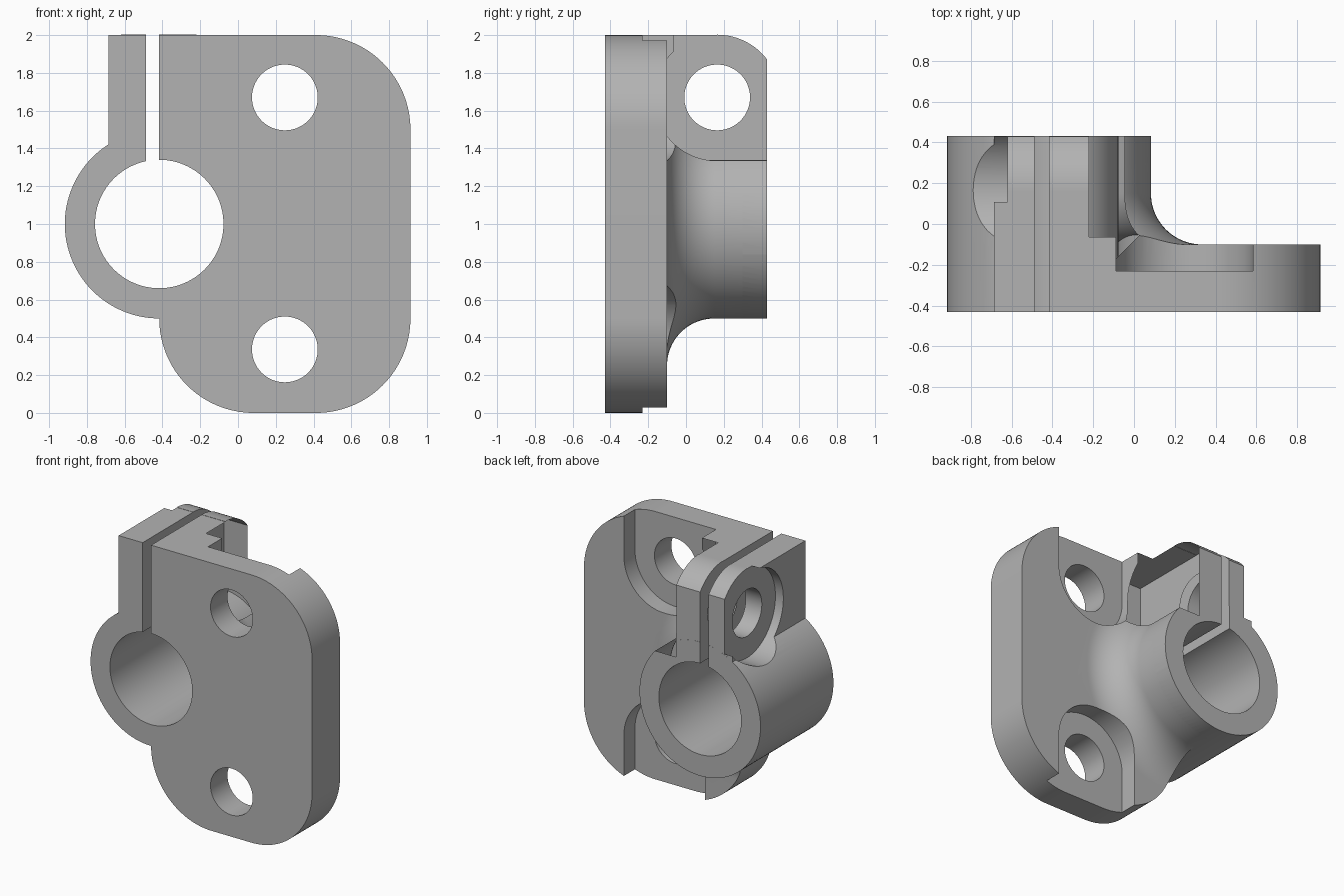
import bpy, bmesh
from math import sin, cos, radians
from mathutils import Vector

cube = bpy.data.objects.get("Cube")
if cube:
    bpy.data.objects.remove(cube, do_unlink=True)

# Shared sizes
FRONT, PLATE_BACK, BACK, TOP = -0.43, -0.10, 0.43, 2.0
BORE_X, BORE_Z = -0.417, 1.0
HOLE_X, LOW_Z, HIGH_Z = 0.248, 0.336, 1.67
BOLT_Y = 0.165
HOLE_R, SPOT_R = 0.174, 0.335


def arc(u, v, r, start, end, steps=32):
    angles = [radians(start + (end - start) * i / steps) for i in range(steps + 1)]
    return [(u + r * cos(a), v + r * sin(a)) for a in angles]


def finish(name, bm):
    bmesh.ops.recalc_face_normals(bm, faces=bm.faces)
    mesh = bpy.data.meshes.new(name)
    bm.to_mesh(mesh)
    bm.free()
    obj = bpy.data.objects.new(name, mesh)
    bpy.context.collection.objects.link(obj)
    return obj


def prism(name, outline, axis, a, b):
    """Extrude an (x, z) outline along y, or a (y, z) outline along x."""
    bm = bmesh.new()
    place = (lambda u, v: (u, a, v)) if axis == "y" else (lambda u, v: (a, u, v))
    face = bm.faces.new([bm.verts.new(place(u, v)) for u, v in outline])
    grown = bmesh.ops.extrude_face_region(bm, geom=[face])["geom"]
    shift = Vector((0, b - a, 0) if axis == "y" else (b - a, 0, 0))
    bmesh.ops.translate(bm, vec=shift, verts=[g for g in grown if isinstance(g, bmesh.types.BMVert)])
    return finish(name, bm)


def cylinder(name, u, v, r, axis, a, b):
    return prism(name, arc(u, v, r, 0, 360, 96)[:-1], axis, a, b)


def box(name, x0, x1, y0, y1, z0, z1):
    return prism(name, [(x0, z0), (x1, z0), (x1, z1), (x0, z1)], "y", y0, y1)


def combine(target, tool, operation):
    mod = target.modifiers.new("combine", "BOOLEAN")
    mod.operation, mod.solver, mod.object = operation, "EXACT", tool
    bpy.context.view_layer.objects.active = target
    bpy.ops.object.modifier_apply(modifier=mod.name)
    bpy.data.objects.remove(tool, do_unlink=True)


# Flange plate outline with three rounded corners
plate_outline = (arc(0.083, 0.5, 0.5, 180, 270) + arc(0.413, 0.5, 0.5, 270, 360)
                 + arc(0.413, 1.5, 0.5, 0, 90) + [(BORE_X, TOP)])
body = prism("clamp_bracket", plate_outline, "y", FRONT, PLATE_BACK)

# Concave flare between the plate and the clamp barrel
flare_profile = [(0, -0.2), (0.75, -0.2)] + arc(0.75, 0.15, 0.25, 270, 180, 20) + [(0.5, 0.3), (0, 0.3)]
bm = bmesh.new()
ring = [bm.verts.new((BORE_X + r, y, BORE_Z)) for r, y in flare_profile]
edges = [bm.edges.new(pair) for pair in zip(ring, ring[1:])]
bmesh.ops.spin(bm, geom=ring + edges, cent=(BORE_X, 0, BORE_Z), axis=(0, 1, 0),
               angle=radians(360), steps=96, use_duplicate=False)
bmesh.ops.remove_doubles(bm, verts=bm.verts, dist=0.0001)
flare = finish("flare", bm)
combine(flare, prism("flare_limit", plate_outline, "y", -0.3, 0.4), "INTERSECT")

# Barrel and clamp ears, with the back top corner rounded about the bolt
barrel = cylinder("barrel", BORE_X, BORE_Z, 0.5, "y", FRONT, BACK)
ear_outline = ([(FRONT, 1.2), (BACK, 1.2)]
               + arc(BOLT_Y, HIGH_Z, 0.332, 37.5, 90, 20) + [(BOLT_Y, TOP), (FRONT, TOP)])
ears = prism("ears", ear_outline, "x", -0.685, -0.07)
for part in (barrel, flare, ears):
    combine(body, part, "UNION")

# Bore and clamping slit
combine(body, cylinder("bore", BORE_X, BORE_Z, 0.34, "y", -1, 1), "DIFFERENCE")
combine(body, box("slit", -0.487, BORE_X, -1, 1, 1.1, 2.3), "DIFFERENCE")

# Mounting holes with open-ended spot faces in the plate
for z, sign in ((LOW_Z, 1), (HIGH_Z, -1)):
    slot = [(u, z + sign * v) for u, v in arc(HOLE_X, 0, SPOT_R, 0, 180, 48)]
    slot += [(HOLE_X - SPOT_R, z - sign * 0.6), (HOLE_X + SPOT_R, z - sign * 0.6)]
    combine(body, prism("spot_face", slot, "y", -0.23, 0.8), "DIFFERENCE")
    combine(body, cylinder("mount_hole", HOLE_X, z, HOLE_R, "y", -1, 1), "DIFFERENCE")

# Bolt seats: an open pocket on the plate side, a round one on the outer ear
pocket = arc(BOLT_Y, HIGH_Z, SPOT_R, 133, 270, 40)
pocket = [(pocket[0][0], 2.3)] + pocket + [(0.7, HIGH_Z - SPOT_R), (0.7, 2.3)]
combine(body, prism("inner_seat", pocket, "x", -0.22, HOLE_X), "DIFFERENCE")
combine(body, cylinder("outer_seat", BOLT_Y, HIGH_Z, SPOT_R, "x", -1.2, -0.62), "DIFFERENCE")
combine(body, cylinder("bolt_hole", BOLT_Y, HIGH_Z, HOLE_R, "x", -1.2, 0.2), "DIFFERENCE")

# Plain grey metal, smooth on the curves and sharp at the edges
grey = bpy.data.materials.new("grey_metal")
grey.use_nodes = True
colour = (0.45, 0.45, 0.45, 1)
grey.diffuse_color = colour
grey.node_tree.nodes["Principled BSDF"].inputs["Base Color"].default_value = colour
body.data.materials.clear()
body.data.materials.append(grey)
bpy.ops.object.select_all(action="DESELECT")
body.select_set(True)
bpy.context.view_layer.objects.active = body
bpy.ops.object.shade_smooth_by_angle(angle=radians(25))
